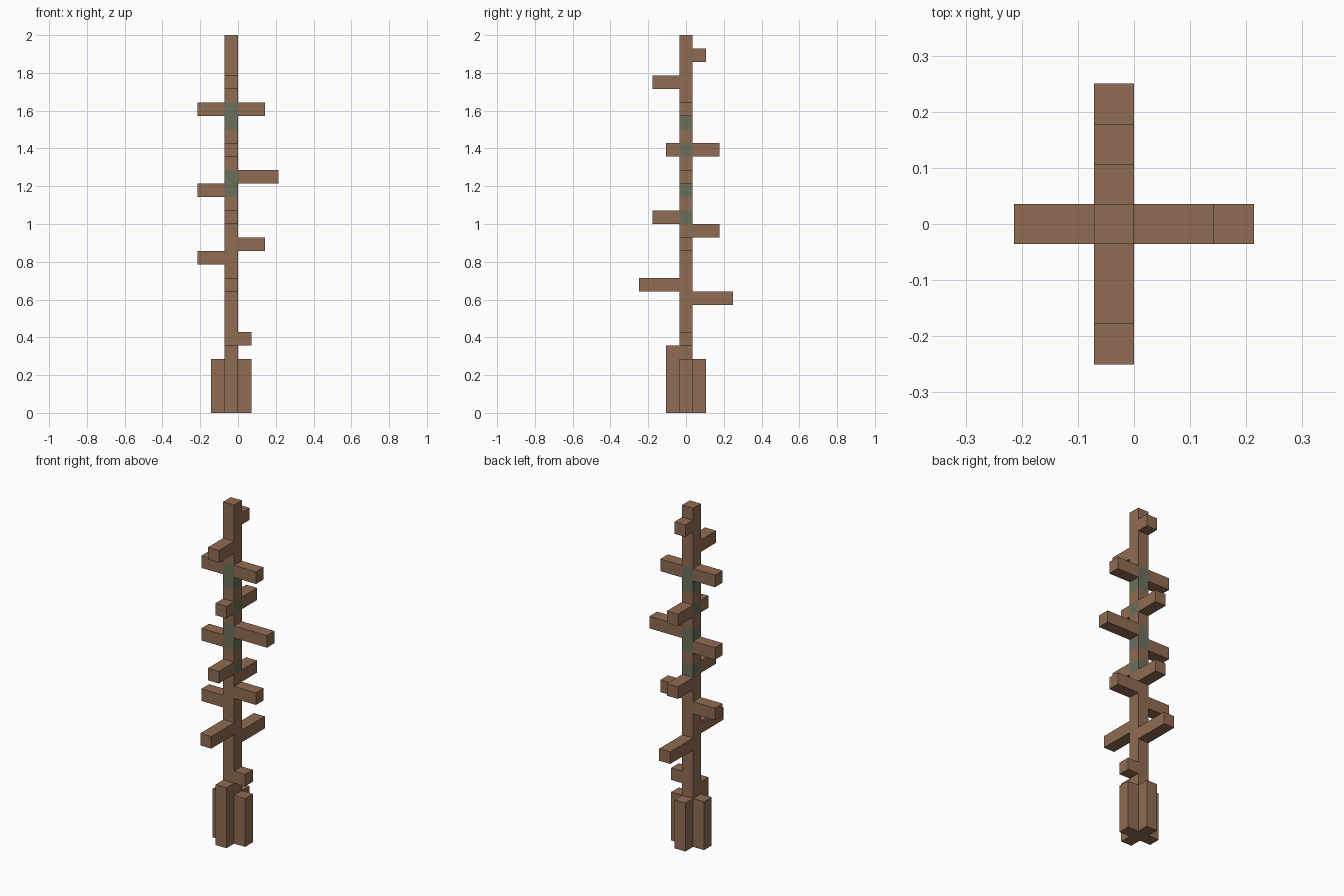
import bpy
import bmesh
from mathutils import Vector

old = bpy.data.objects.get("Cube")
if old:
    bpy.data.objects.remove(old, do_unlink=True)

HEIGHT = 28                      # height in block units
U = 2 / HEIGHT                   # size of one block
CENTRE = Vector((-U / 2, 0, 0))  # trunk axis


def make_material(name, rgb):
    mat = bpy.data.materials.new(name)
    mat.use_nodes = True
    colour = (*rgb, 1)
    mat.diffuse_color = colour
    mat.node_tree.nodes["Principled BSDF"].inputs["Base Color"].default_value = colour
    return mat


bark = make_material("brown bark", (0.28, 0.15, 0.084))
moss = make_material("mossy green bark", (0.15, 0.162, 0.105))


def make_box(name, low, high, cuts=()):
    """Box between two corners in block units, sliced at the given levels."""
    low, high = Vector(low), Vector(high)
    bm = bmesh.new()
    bmesh.ops.create_cube(bm, size=1)
    for v in bm.verts:
        for i in range(3):
            v.co[i] = (low[i] if v.co[i] < 0 else high[i]) * U
        v.co += CENTRE
    for level in cuts:
        bmesh.ops.bisect_plane(bm, geom=bm.verts[:] + bm.edges[:] + bm.faces[:],
                               plane_co=(0, 0, level * U), plane_no=(0, 0, 1))
    mesh = bpy.data.meshes.new(name)
    bm.to_mesh(mesh)
    bm.free()
    mesh.materials.append(bark)
    obj = bpy.data.objects.new(name, mesh)
    bpy.context.collection.objects.link(obj)
    return obj


DIRECTIONS = {"left": (1, 0), "right": (-1, 0), "front": (0, -1), "back": (0, 1)}


def make_arm(name, side, length, bottom, top):
    """Square bar that grows outward from one side of the trunk."""
    low, high = [], []
    for d in DIRECTIONS[side]:
        a, b = sorted((d * 0.5, d * (0.5 + length))) if d else (-0.5, 0.5)
        low.append(a)
        high.append(b)
    return make_box(name, low + [bottom], high + [top])


# Trunk with mossy bands
MOSSY = (14, 16, 17, 19, 21, 22)
levels = sorted({z for m in MOSSY for z in (m, m + 1)})
trunk = make_box("trunk", (-0.5, -0.5, 0), (0.5, 0.5, HEIGHT), levels)
trunk.data.materials.append(moss)
for face in trunk.data.polygons:
    if abs(face.normal.z) < 0.5 and int(face.center.z / U) in MOSSY:
        face.material_index = 1

# Root buttresses
for side in DIRECTIONS:
    make_arm(side + "_root", side, 1, 0, 5 if side == "front" else 4)

# Branches: level and length for each side
BRANCHES = {
    "left": ((5, 1), (12, 2), (17, 3), (22, 2)),
    "right": ((11, 2), (16, 2), (22, 2)),
    "front": ((9, 3), (14, 2), (19, 1), (24, 2)),
    "back": ((8, 3), (13, 2), (19, 2), (26, 1)),
}
for side, items in BRANCHES.items():
    for n, (level, length) in enumerate(items, 1):
        make_arm(f"{side}_branch_{n}", side, length, level, level + 1)
